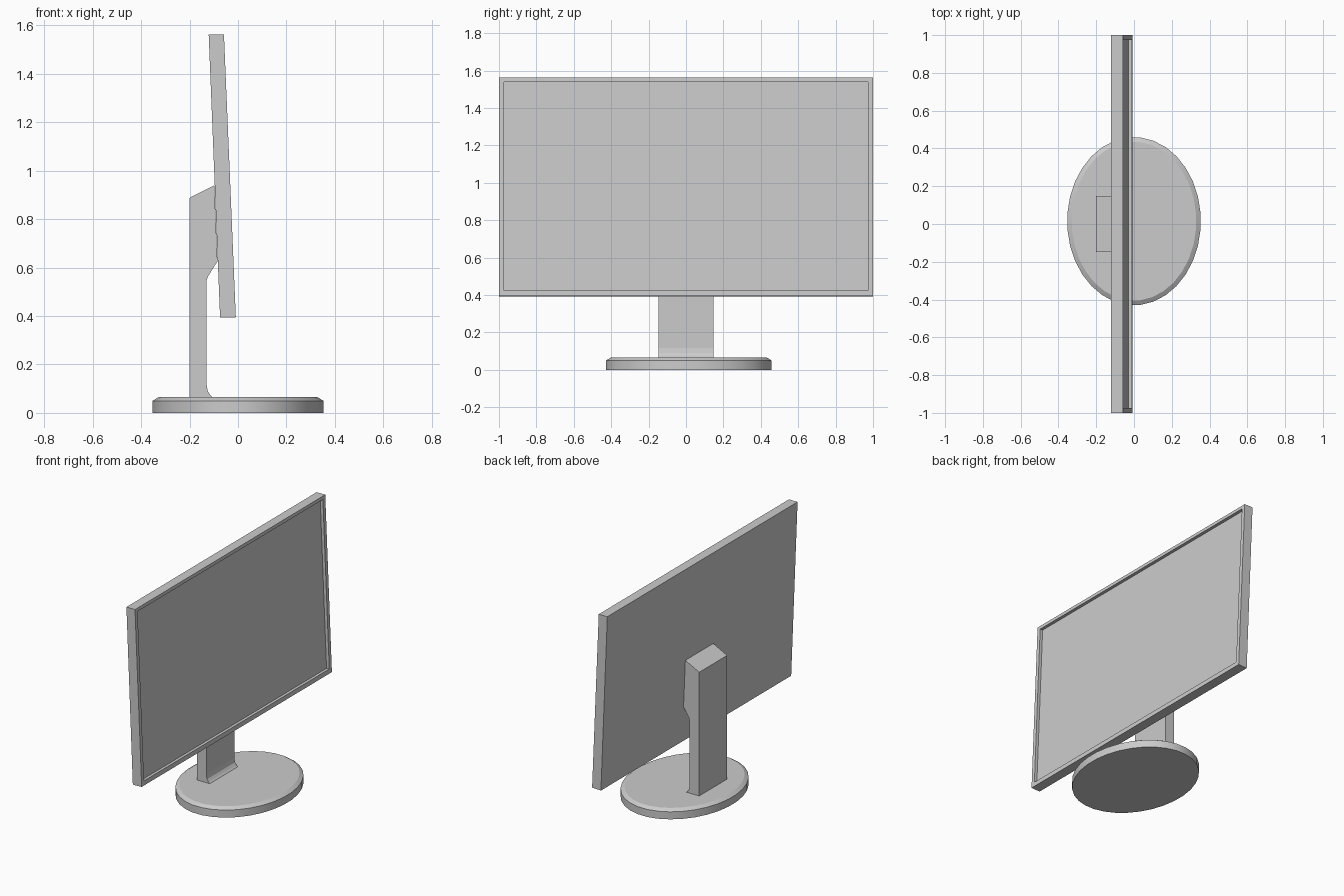
import bpy, bmesh, math
from mathutils import Vector

cube = bpy.data.objects.get("Cube")
if cube:
    bpy.data.objects.remove(cube, do_unlink=True)

grey = bpy.data.materials.new("light_grey")
grey.use_nodes = True
colour = (0.6, 0.6, 0.6, 1)
grey.diffuse_color = colour
grey.node_tree.nodes["Principled BSDF"].inputs["Base Color"].default_value = colour


def add_object(name, bm):
    bmesh.ops.recalc_face_normals(bm, faces=bm.faces)
    mesh = bpy.data.meshes.new(name)
    bm.to_mesh(mesh)
    bm.free()
    mesh.materials.append(grey)
    obj = bpy.data.objects.new(name, mesh)
    bpy.context.collection.objects.link(obj)
    return obj


def extrude_profile(profile, half_width):
    """Prism along y from a side profile of (x, z) points."""
    bm = bmesh.new()
    face = bm.faces.new([bm.verts.new((x, -half_width, z)) for x, z in profile])
    moved = bmesh.ops.extrude_face_region(bm, geom=[face], use_keep_orig=True)["geom"]
    verts = [v for v in moved if isinstance(v, bmesh.types.BMVert)]
    bmesh.ops.translate(bm, verts=verts, vec=(0, 2 * half_width, 0))
    bmesh.ops.recalc_face_normals(bm, faces=bm.faces)
    return bm


# Tilted display case with a recessed panel
bm = extrude_profile([(-0.121, 1.562), (-0.058, 1.562), (-0.009, 0.395), (-0.074, 0.393)], 1.0)
bm.normal_update()
panel = max(bm.faces, key=lambda f: f.normal.x)
bmesh.ops.inset_region(bm, faces=[panel], thickness=0.037, depth=0)
slope = Vector((-0.042, 0, 1)).normalized()
bmesh.ops.translate(bm, verts=panel.verts[:], vec=slope * 0.004)
# Push the panel back to leave a step inside the bezel
inward = -panel.normal * 0.02
rim = bmesh.ops.extrude_face_region(bm, geom=[panel])["geom"]
bmesh.ops.translate(bm, verts=[v for v in rim if isinstance(v, bmesh.types.BMVert)], vec=inward)
if panel.is_valid:
    bmesh.ops.delete(bm, geom=[panel], context='FACES_ONLY')
add_object("display_case", bm)

# Upright stand with a mounting block and a small foot fillet
stand = [(-0.2, 0.06), (-0.2, 0.888), (-0.098, 0.94), (-0.085, 0.625), (-0.125, 0.562),
         (-0.13, 0.545), (-0.13, 0.118), (-0.125, 0.09), (-0.115, 0.075), (-0.1, 0.06)]
add_object("stand", extrude_profile(stand, 0.147))

# Oval base with a chamfered top edge
SIDES = 32
bm = bmesh.new()
rings = []
for inset, z in ((0, 0), (0, 0.05), (0.024, 0.065)):
    ring = []
    for i in range(SIDES):
        a = math.tau * (i + 0.5) / SIDES
        ring.append(bm.verts.new(((0.354 - inset) * math.cos(a),
                                  0.015 + (0.445 - inset) * math.sin(a), z)))
    rings.append(ring)
for low, high in zip(rings, rings[1:]):
    for i in range(SIDES):
        j = (i + 1) % SIDES
        bm.faces.new((low[i], low[j], high[j], high[i]))
bm.faces.new(rings[0])
bm.faces.new(rings[-1])
base = add_object("base", bm)
bpy.ops.object.select_all(action='DESELECT')
base.select_set(True)
bpy.context.view_layer.objects.active = base
bpy.ops.object.shade_smooth_by_angle(angle=math.radians(30))
